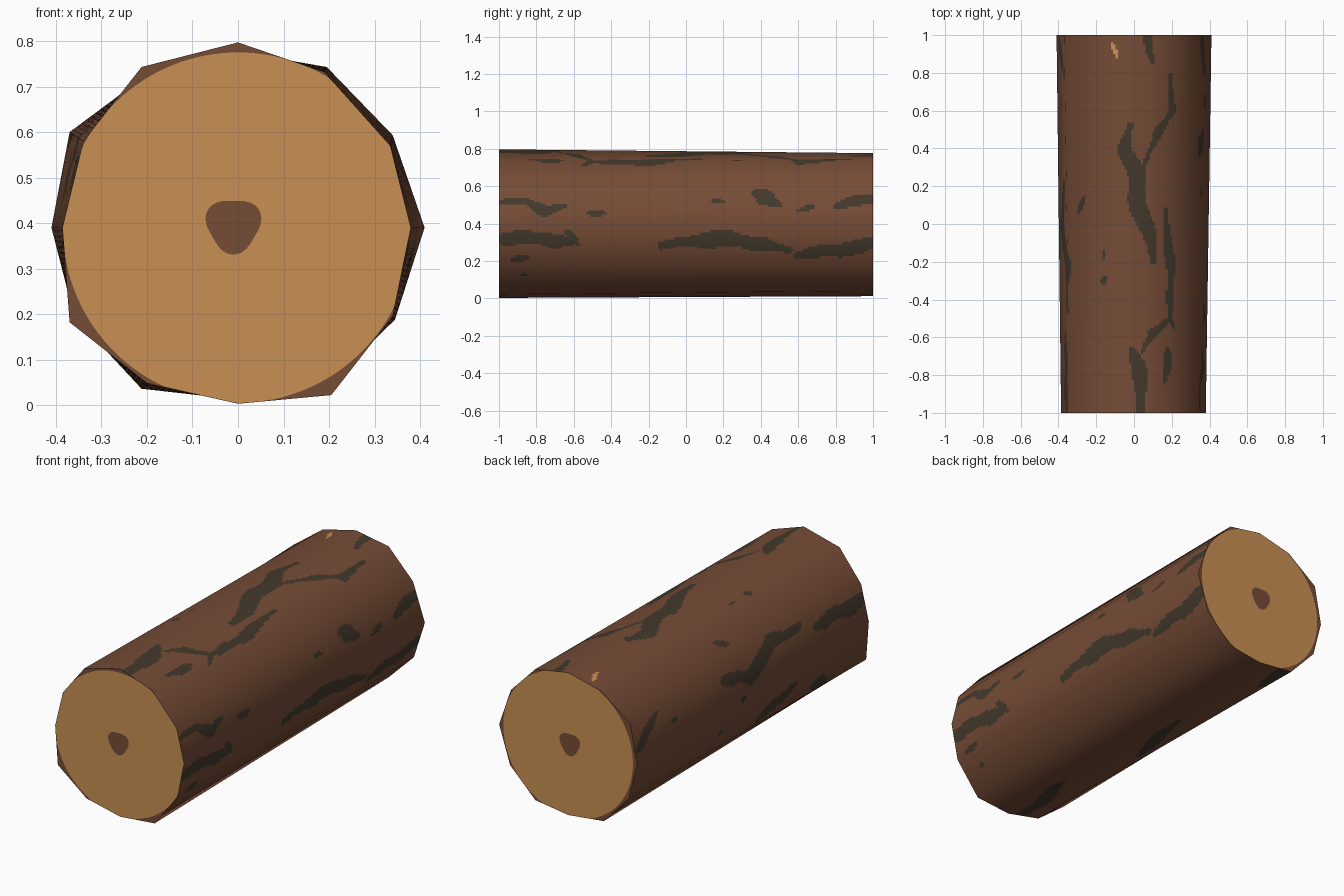
import bpy, math
from mathutils import Vector

if "Cube" in bpy.data.objects:
    bpy.data.objects.remove(bpy.data.objects["Cube"])

SUB, ROWS = 16, 160            # cells per facet, cells along the log
N = 12 * SUB
MID = 0.39

# twelve-sided end outlines (x, z), clockwise from the top
FRONT = [(0, .797), (.19, .732), (.335, .57), (.38, .39), (.34, .195), (.205, .022),
         (0, .003), (-.2, .048), (-.37, .182), (-.386, .39), (-.34, .58), (-.212, .743)]
BACK = [(0, .777), (.195, .743), (.34, .593), (.41, .39), (.345, .188), (.195, .04),
        (0, .012), (-.212, .036), (-.36, .195), (-.41, .39), (-.37, .6), (-.195, .73)]

# moss streaks: radius, then (facet position, y) points
TOP = [
    (.022, (1, .8), (1.05, .6), (.65, .48), (.25, .3)),
    (.05, (-.1, .52), (-.25, .38), (0, .28), (.15, .1), (.4, -.05), (.55, -.2)),
    (.03, (.85, .08), (.95, -.1), (1.05, -.3), (1, -.48)),
    (.02, (1.15, -.55), (1, -.5), (.5, -.58), (.15, -.7)),
    (.042, (-.05, -.66), (.15, -.75), (.15, -.85), (.25, -1.1)),
    (.03, (.95, -.67), (.85, -.84)),
    (.03, (.2, 1.1), (.5, .86)),
    (.014, (-.8, -.14), (-.75, -.19)),
    (.014, (-.75, -.28), (-.8, -.32)),
]
RIGHT = [
    (.04, (3.35, -1.15), (3.35, -.75), (3.5, -.62)),
    (.022, (3.15, -.64), (3.55, -.57)),
    (.025, (3.93, -.93), (3.87, -.85)),
    (.012, (4.4, -.88), (4.4, -.86)),
    (.03, (2.3, -.98), (2.3, -.85), (2.6, -.75), (2.45, -.65)),
    (.018, (2.65, -.53), (2.65, -.43)),
    (.014, (2.3, .14), (2.38, .22)),
    (.04, (2.1, .37), (2.45, .5)),
    (.015, (2.6, .6), (2.5, .69)),
    (.026, (2.5, .79), (2.35, .88), (2.3, 1.1)),
    (.045, (3.55, -.13), (3.35, .1), (3.4, .3), (3.65, .55)),
    (.04, (3.8, .6), (3.65, .8), (3.4, 1.1)),
]
LEFT_AND_UNDER = [
    (.045, (9.7, .22), (9.45, 0), (9.9, -.23), (9.9, -.45)),
    (.045, (9.65, -.58), (9.65, -.8), (9.6, -1.1)),
    (.035, (9.3, .97), (9.9, .78)),
    (.025, (10.6, .14), (10.4, .06)),
    (.018, (9, .1), (9, .06)),
    (.018, (8.4, .27), (8.4, .23)),
    (.035, (8.1, -.08), (8.5, -.38)),
    (.04, (8.15, -.54), (8.05, -.66)),
    (.018, (9.5, .67), (9.5, .62)),
    (.045, (6.5, -1.1), (6.3, -.8), (6.05, -.58)),
    (.035, (6.8, -.17), (6.35, .26)),
    (.045, (6.9, .8), (6.7, 1.1)),
]
MOSS = TOP + RIGHT + LEFT_AND_UNDER
CHIP = [(.014, (-.6, .96), (-.43, .87))]


def outline(ring, u):
    i = int(u) % 12
    return Vector(ring[i]).lerp(Vector(ring[(i + 1) % 12]), u - int(u))


def inside(strokes, u, y):
    for r, *pts in strokes:
        if not min(p[1] for p in pts) - r < y < max(p[1] for p in pts) + r:
            continue
        mean = sum(p[0] for p in pts) / len(pts)
        v = u + 12 * round((mean - u) / 12)
        width = r * (1 + .25 * math.sin(23 * y + 5 * v))
        for k, (a, b) in enumerate(zip(pts, pts[1:])):
            ax, bx = a[0] * .21, b[0] * .21
            dx, dy = bx - ax, b[1] - a[1]
            t = ((v * .21 - ax) * dx + (y - a[1]) * dy) / (dx * dx + dy * dy)
            t = max(0, min(1, t))
            s = (k + t) / (len(pts) - 1)
            taper = .45 + .55 * math.sin(math.pi * s)
            if math.hypot(v * .21 - ax - t * dx, y - a[1] - t * dy) < width * taper:
                return True
    return False


def material(name, rgb):
    m = bpy.data.materials.new(name)
    m.diffuse_color = (*rgb, 1)
    m.use_nodes = True
    m.node_tree.nodes["Principled BSDF"].inputs["Base Color"].default_value = m.diffuse_color
    return m


verts, faces, mats, normals = [], [], [], []

# bark side, a fine grid over the twelve facets
side_normals = []
for j in range(ROWS + 1):
    f = j / ROWS
    for i in range(N):
        u = i / SUB
        p = outline(FRONT, u).lerp(outline(BACK, u), f)
        verts.append((p.x, -1 + 2 * f, p.y))
        k = int(u)
        n = [Vector((math.sin(a * math.pi / 6), 0, math.cos(a * math.pi / 6))) for a in (k, k + 1)]
        side_normals.append(n[0].lerp(n[1], u - k).normalized())
for j in range(ROWS):
    y = -1 + 2 * (j + .5) / ROWS
    for i in range(N):
        i2, u = (i + 1) % N, (i + .5) / SUB
        f = (j * N + i, j * N + i2, (j + 1) * N + i2, (j + 1) * N + i)
        faces.append(f)
        mats.append(1 if inside(CHIP, u, y) else 2 if inside(MOSS, u, y) else 0)
        normals += [side_normals[v] for v in f]

# cut ends: bark rim, pale wood, dark heart
for ring, y, first in ((FRONT, -1, 0), (BACK, 1, ROWS * N)):
    base = len(verts)
    for i in range(N):
        p = outline(ring, i / SUB) - Vector((0, MID))
        p *= min(.998, .385 / p.length)
        verts.append((p.x, y, p.y + MID))
    for i in range(N):
        a = 2 * math.pi * i / N
        r = .059 - .006 * math.cos(3 * a)
        verts.append((-.01 + r * math.sin(a), y, .396 + r * math.cos(a)))
    verts.append((-.01, y, .396))
    rows = (first, base, base + N)
    for i in range(N):
        i2 = (i + 1) % N
        cells = [((o + i, o + i2, q + i2, q + i), m)
                 for o, q, m in ((rows[0], rows[1], 0), (rows[1], rows[2], 1))]
        cells.append(((rows[2] + i, rows[2] + i2, base + 2 * N), 0))
        for f, m in cells:
            faces.append(f if y > 0 else f[::-1])
            mats.append(m)
            normals += [Vector((0, y, 0))] * len(f)

mesh = bpy.data.meshes.new("log")
mesh.from_pydata(verts, [], faces)
for m in (material("bark_brown", (.18, .072, .037)),
          material("cut_wood", (.59, .28, .088)),
          material("dark_moss", (.056, .041, .025))):
    mesh.materials.append(m)
mesh.polygons.foreach_set("material_index", mats)
mesh.polygons.foreach_set("use_smooth", [True] * len(faces))
mesh.update()
# smooth round the bark, flat on the cut ends
mesh.normals_split_custom_set([tuple(n) for n in normals])
log = bpy.data.objects.new("log", mesh)
bpy.context.collection.objects.link(log)
